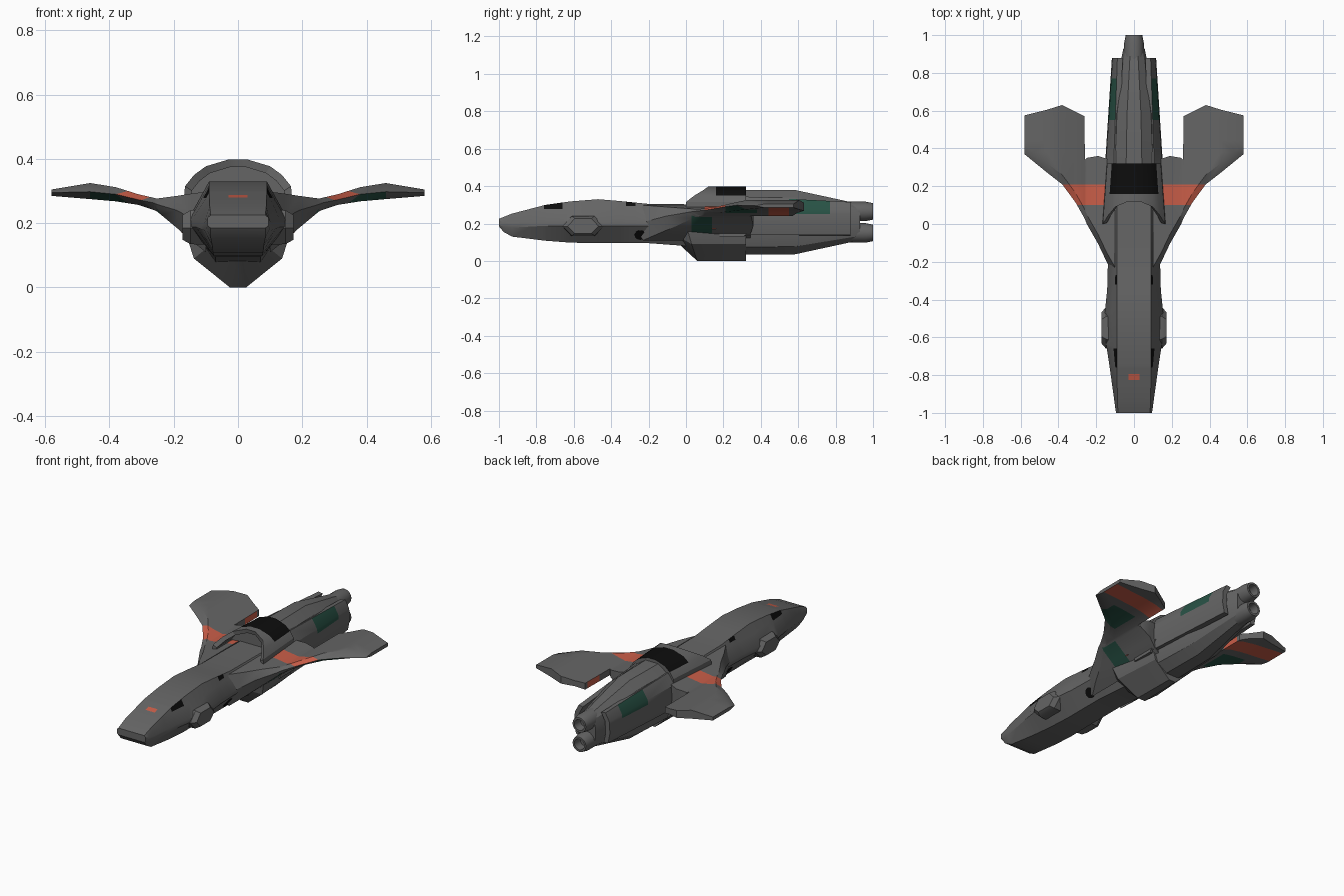
import bpy, bmesh, math
from mathutils import Vector, Matrix

if "Cube" in bpy.data.objects:
    bpy.data.objects.remove(bpy.data.objects["Cube"])

# flat colours
def material(name, rgb):
    m = bpy.data.materials.new(name)
    m.diffuse_color = (*rgb, 1)
    m.use_nodes = True
    m.node_tree.nodes["Principled BSDF"].inputs["Base Color"].default_value = m.diffuse_color
    return m

MATS = [material("hull grey", (.13, .13, .13)), material("orange stripe", (.58, .11, .065)),
        material("dark green", (.021, .085, .06)), material("black glass", (.004, .004, .004))]
GREY, ORANGE, GREEN, BLACK = range(4)


def finish(bm, name, rule=None, angle=28):
    bmesh.ops.recalc_face_normals(bm, faces=bm.faces)
    bm.normal_update()
    for f in bm.faces:
        if rule:
            f.material_index = rule(f.calc_center_median(), f.normal)
    me = bpy.data.meshes.new(name)
    bm.to_mesh(me)
    bm.free()
    for m in MATS:
        me.materials.append(m)
    ob = bpy.data.objects.new(name, me)
    bpy.context.collection.objects.link(ob)
    bpy.ops.object.select_all(action='DESELECT')
    ob.select_set(True)
    bpy.context.view_layer.objects.active = ob
    bpy.ops.object.shade_smooth_by_angle(angle=math.radians(angle))
    return ob


def loft(name, rings, rule=None, cuts=(), angle=28):
    """Skin a list of closed rings, cap the ends, slice along (axis, value) cuts."""
    bm = bmesh.new()
    vs = [[bm.verts.new(p) for p in r] for r in rings]
    n = len(vs[0])
    for a, b in zip(vs, vs[1:]):
        for i in range(n):
            j = (i + 1) % n
            bm.faces.new((a[i], a[j], b[j], b[i]))
    bm.faces.new(vs[0])
    bm.faces.new(vs[-1])
    for axis, val in cuts:
        no = Vector((0, 0, 0))
        no[axis] = 1
        bmesh.ops.bisect_plane(bm, geom=bm.verts[:] + bm.edges[:] + bm.faces[:],
                               plane_co=no * val, plane_no=no, dist=1e-5)
    return finish(bm, name, rule, angle)


def full(half):
    """Close a half ring (bottom to top) with its mirror image."""
    return half + [(-x, y, z) for x, y, z in reversed(half)]


# forward hull: y, top / middle / bottom half widths, top / middle / bottom heights
HULL = [(-1, .085, .095, .085, .225, .205, .185), (-.975, .086, .099, .085, .235, .195, .155),
        (-.93, .088, .105, .08, .253, .19, .13), (-.75, .09, .13, .078, .30, .2, .108),
        (-.62, .09, .15, .075, .318, .2, .098), (-.47, .09, .155, .07, .33, .2, .095),
        (-.35, .09, .142, .07, .32, .2, .095), (-.2, .09, .138, .07, .305, .2, .095),
        (0, .09, .155, .07, .303, .21, .08), (.15, .09, .15, .06, .30, .21, .06)]

def hull_colour(c, n):
    if n.z > .8 and abs(c.x) < .03 and -.825 < c.y < -.795:
        return ORANGE
    if abs(c.x) > .088 and n.z > 0:
        if (-.76 < c.y < -.66 and c.z > .278) or (-.32 < c.y < -.27 and c.z > .294):
            return BLACK
    return GREY

loft("forward_hull",
     [full([(wb, y, zb), (w, y, zm - .012), (w, y, zm + .012), (wt, y, zt)])
      for y, wt, w, wb, zt, zm, zb in HULL], hull_colour,
     [(1, -.825), (1, -.795), (0, .03), (0, -.03), (1, -.76), (1, -.66),
      (2, .278), (1, -.32), (1, -.27), (2, .294)])

# collar with hooded intake and canopy: x, z, front edge y
COLLAR = [(.025, 0, .06), (.137, .09, .03), (.16, .16, .01), (.17, .25, 0),
          (.165, .315, 0), (.137, .35, .045), (.1, .377, .09), (.03, .398, .12)]
deep, lip, front, rear = [], [], [], []
for i, (x, z, y) in enumerate(COLLAR):
    ix, iz = x * .87, .2 + (z - .2) * .88
    if i < 2:   # belly ramp that blends into the hull
        ix, iz = x * .7, .083 + z * .45
    lip.append((ix, -.03 if i < 2 else y + .006, iz))
    deep.append((ix, .15, iz))
    front.append((x, y, z))
    rear.append((x * .86, .32, z))
loft("collar", [full(r) for r in (deep, lip, front, rear)],
     lambda c, n: BLACK if c.y > .16 and c.z > .355 and n.y < .9 and n.z > .1 else GREY,
     [(1, .16)])

# rear engine body
PROFILE = [(.33, 0), (.8, .12), (1, .33), (1, .67), (.8, .88), (.33, 1)]
loft("engine_body",
     [full([(w * a, y, zb + (zt - zb) * b) for a, b in PROFILE])
      for y, w, zt, zb in [(.28, .128, .38, .033), (.58, .112, .38, .035),
                           (.88, .066, .315, .10), (.93, .056, .305, .11)]])

# twin exhaust tubes with hollow ends
for label, z in (("upper", .265), ("lower", .15)):
    def circle(r, y):
        return [(r * math.cos(t * math.tau / 16), y, z + r * math.sin(t * math.tau / 16))
                for t in range(16)]
    loft(label + "_exhaust", [circle(r, y) for r, y in
         ((.052, .85), (.052, .96), (.044, 1), (.032, 1), (.028, .95))])


# wing stations: x, front y, rear y, top z, edge z, bottom z
WING = [(.10, -.28, .345, .298, .2, .11), (.145, -.2, .345, .292, .215, .145),
        (.19, -.105, .36, .285, .24, .185), (.25, 0, .35, .277, .258, .235),
        (.26, .025, .34, .278, .262, .24), (.262, .03, .57, .279, .263, .241),
        (.31, .115, .595, .29, .273, .257), (.38, .21, .63, .312, .29, .268),
        (.46, .272, .605, .325, .298, .275), (.58, .37, .575, .305, .295, .285)]

def wing_colour(c, n):
    x = abs(c.x)
    if n.z > .1 and .1 < c.y < .21:
        return ORANGE
    if n.z < -.1 or abs(n.x) > .9:
        if .44 < c.y < .55 and x < .579:
            return ORANGE
        if n.z < -.1 and .21 < c.y < .38 and .29 < x < .46:
            return GREEN
        if n.z < -.1 and .03 < c.y < .14 and .14 < x < .25:
            return GREEN
    return GREY

for s, side in ((1, "right"), (-1, "left")):
    loft(side + "_wing",
         [[(s * x, yf, ze), (s * x, yf + .05, zt), (s * x, yr, zt),
           (s * x, yr, zb), (s * x, yf + .05, zb)] for x, yf, yr, zt, ze, zb in WING],
         wing_colour, [(1, v) for v in (.03, .1, .14, .21, .38, .44, .55)])

    # engine side plate with green panel
    PLATE = [[(.108, .345), (.15, .285), (.154, .21), (.142, .14)],
             [(.088, .315), (.113, .268), (.117, .2), (.105, .14)]]
    rings = []
    for y, p in zip((.30, .88), PLATE):
        rings.append([(s * x, y, z) for x, z in p] +
                     [(s * (x - .028), y, z - .004) for x, z in reversed(p)])
    loft(side + "_engine_plate", rings,
         lambda c, n: GREEN if .55 < c.y < .77 and c.z > .25 and n.x * s > .2 else GREY,
         [(1, .55), (1, .77), (2, .25)])

    # wing root bracket behind the collar
    loft(side + "_root_bracket",
         [[(s * x, y, z) for y, z in ((.18, .13), (.31, .13), (.36, .19), (.36, .28), (.18, .28))]
          for x in (.08, .148)])

    # hexagonal pod on the hull side
    HEX = ((-.66, .185), (-.61, .135), (-.49, .135), (-.44, .185), (-.49, .24), (-.61, .24))
    loft(side + "_side_pod",
         [[(s * x, -.55 + (y + .55) * k, .187 + (z - .187) * k) for y, z in HEX]
          for x, k in ((.09, 1.05), (.148, 1), (.172, .75))])

    # round black port low on the hull
    bm = bmesh.new()
    turn = Vector((s * .83, 0, -.55)).to_track_quat('Z', 'Y').to_matrix().to_4x4()
    bmesh.ops.create_cone(bm, cap_ends=True, segments=16, radius1=.03, radius2=.03, depth=.009,
                          matrix=Matrix.Translation((s * .102, -.245, .14)) @ turn)
    finish(bm, side + "_port", lambda c, n: BLACK)

    # small orange mark beside the green wing root panel
    loft(side + "_root_mark",
         [[(s * x, y, z) for y, z in ((.14, .17), (.16, .17), (.16, .21), (.14, .21))]
          for x in (.168, .176)], lambda c, n: ORANGE)
